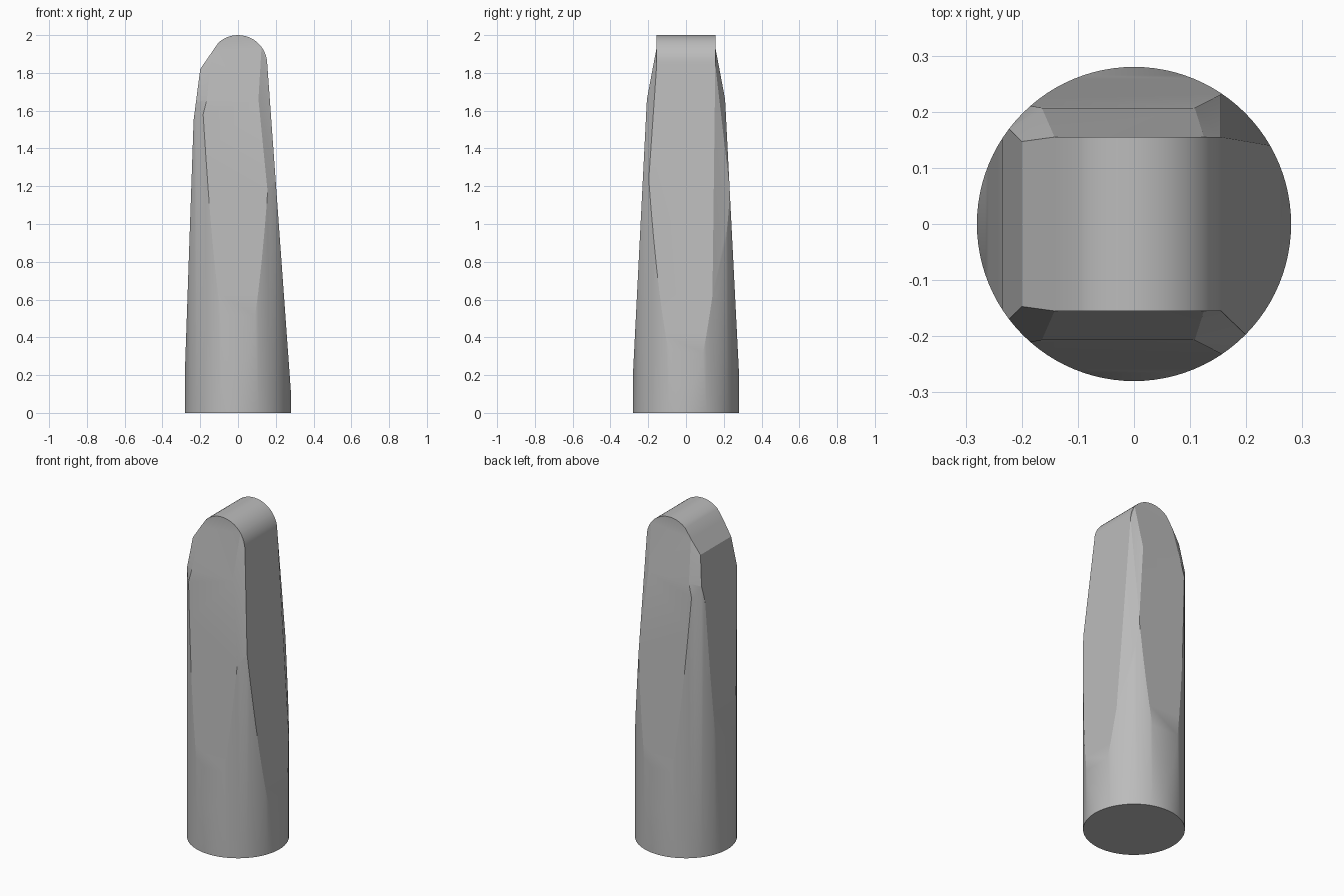
import bpy, bmesh, math
from mathutils import Vector

cube = bpy.data.objects.get("Cube")
if cube:
    bpy.data.objects.remove(cube, do_unlink=True)

R, TOP_R, TOP_Z, HALF = 0.28, 0.155, 1.845, 0.155
CENTRE = Vector((0, 0, 0.9))

bm = bmesh.new()
# Round peg blank
bmesh.ops.create_cone(bm, cap_ends=True, segments=96, radius1=R, radius2=R, depth=2.2)
bmesh.ops.translate(bm, vec=(0, 0, 1.1), verts=bm.verts)


def cut(point, normal):
    """Slice the solid with a plane and cap it, keeping the core."""
    point, normal = Vector(point), Vector(normal).normalized()
    if normal.dot(CENTRE - point) > 0:
        normal = -normal
    geom = bm.verts[:] + bm.edges[:] + bm.faces[:]
    res = bmesh.ops.bisect_plane(bm, geom=geom, dist=1e-5, plane_co=point,
                                 plane_no=normal, clear_outer=True)
    edges = [e for e in res["geom_cut"] if isinstance(e, bmesh.types.BMEdge)]
    if len(edges) > 2:
        bmesh.ops.holes_fill(bm, edges=[e for e in edges if e.is_boundary], sides=0)


def cut_three(a, b, c):
    a, b, c = map(Vector, (a, b, c))
    cut(a, (b - a).cross(c - a))


# Side profile in x and z: tapered sides with a rounded crown
profile = [(R, 0.25), (0.24, 0.9)]
for i in range(17):
    t = math.radians(132 * i / 16)
    profile.append((TOP_R * math.cos(t), TOP_Z + TOP_R * math.sin(t)))
profile += [(-0.2, 1.82), (-0.235, 1.55), (-R, 0.25)]
for (x0, z0), (x1, z1) in zip(profile, profile[1:]):
    cut((x0, 0, z0), (z1 - z0, 0, x0 - x1))

for s in (-1, 1):
    # Broad front and back tapers
    for (y0, z0), (y1, z1) in (((R, 0.22), (0.207, 1.66)), ((0.207, 1.66), (HALF, 2))):
        cut((0, s * y0, z0), (0, s * (z0 - z1), y1 - y0))
    # Corner chamfers
    cut_three((0.155, s * 0.155, 1.85), (0.11, s * 0.207, 1.65), (0.155, s * 0.233, 1.17))
    cut_three((-0.2, s * 0.147, 1.82), (-0.215, s * 0.178, 1.63), (-0.185, s * 0.21, 1.58))
# Extra facet on the back corner
cut_three((0.155, 0.155, 1.85), (0.155, 0.233, 1.17), (0.24, 0.11, 0.92))

# Even width along the crown
for v in bm.verts:
    if v.co.z > 1.843 and abs(v.co.y) > 0.1:
        v.co.y = math.copysign(HALF, v.co.y)
bmesh.ops.remove_doubles(bm, verts=bm.verts, dist=0.002)
bmesh.ops.triangulate(bm, faces=[f for f in bm.faces if len(f.verts) > 4])
bmesh.ops.recalc_face_normals(bm, faces=bm.faces)

mesh = bpy.data.meshes.new("tapered_peg")
bm.to_mesh(mesh)
bm.free()
peg = bpy.data.objects.new("tapered_peg", mesh)
bpy.context.collection.objects.link(peg)

# Plain grey
colour = (0.5, 0.5, 0.5, 1)
mat = bpy.data.materials.new("plain_grey")
mat.use_nodes = True
mat.diffuse_color = colour
mat.node_tree.nodes["Principled BSDF"].inputs["Base Color"].default_value = colour
mesh.materials.append(mat)

bpy.ops.object.select_all(action="DESELECT")
peg.select_set(True)
bpy.context.view_layer.objects.active = peg
bpy.ops.object.shade_smooth_by_angle(angle=math.radians(20))
